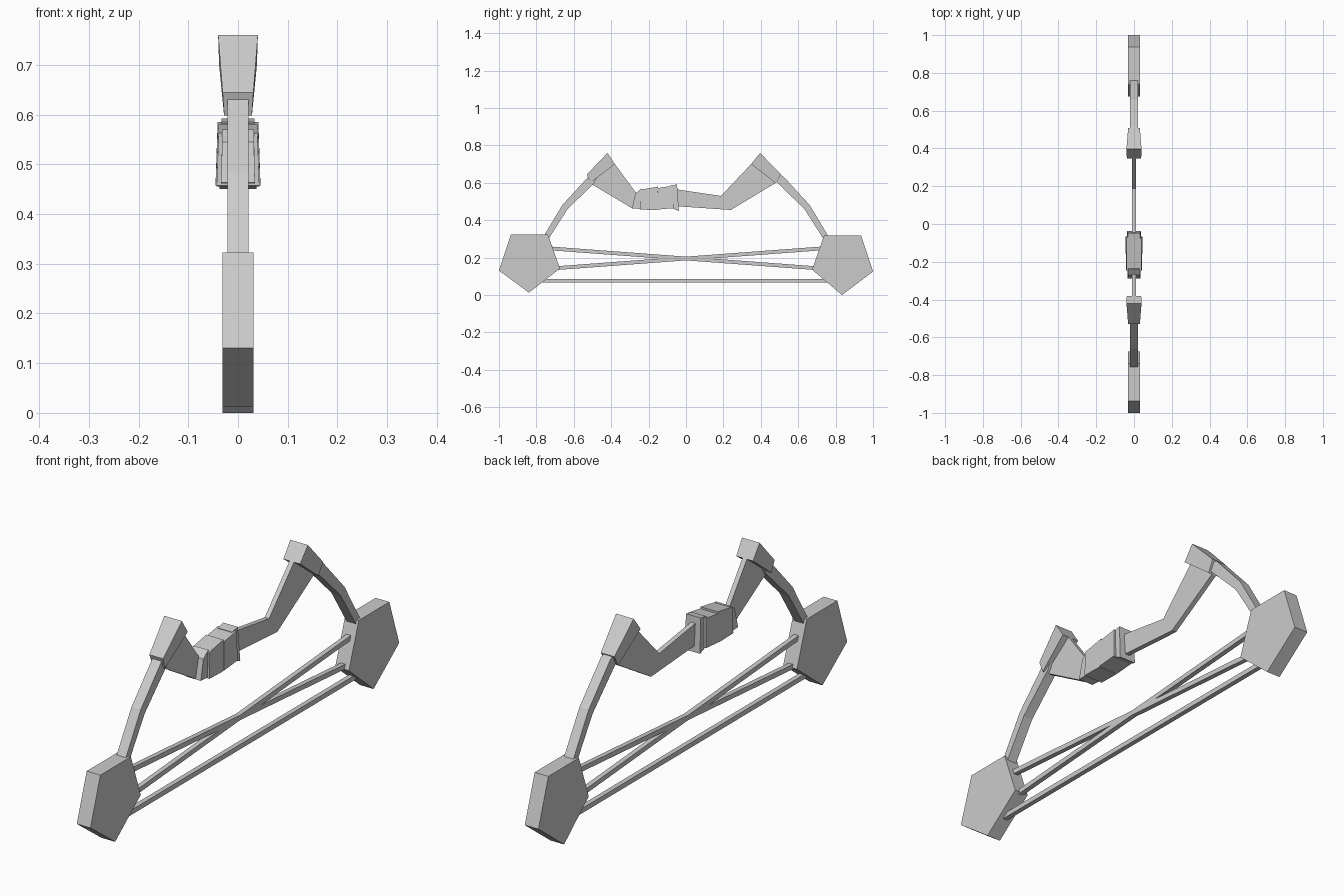
import bpy, bmesh
from mathutils import Vector

cube = bpy.data.objects.get("Cube")
if cube:
    bpy.data.objects.remove(cube, do_unlink=True)

grey = bpy.data.materials.new("plain grey")
grey.use_nodes = True
colour = (0.6, 0.6, 0.6, 1)
grey.diffuse_color = colour
grey.node_tree.nodes["Principled BSDF"].inputs["Base Color"].default_value = colour


def slab(name, profile, half):
    """Side profile of (y, z) points, widened in x; half is one width or one per point."""
    widths = half if isinstance(half, (list, tuple)) else [half] * len(profile)
    bm = bmesh.new()
    sides = [[bm.verts.new((s * w, y, z)) for (y, z), w in zip(profile, widths)]
             for s in (-1, 1)]
    bm.faces.new(sides[0])
    bm.faces.new(sides[1][::-1])
    for i in range(len(profile)):
        j = (i + 1) % len(profile)
        bm.faces.new((sides[0][i], sides[1][i], sides[1][j], sides[0][j]))
    bmesh.ops.recalc_face_normals(bm, faces=bm.faces)
    mesh = bpy.data.meshes.new(name)
    bm.to_mesh(mesh)
    bm.free()
    mesh.materials.append(grey)
    obj = bpy.data.objects.new(name, mesh)
    bpy.context.collection.objects.link(obj)
    return obj


def string(name, start, end, r=0.01):
    """Square bar between two (y, z) points."""
    a, b = Vector(start), Vector(end)
    n = (b - a).normalized().orthogonal() * r
    slab(name, [a + n, b + n, b - n, a - n], r)


# Pentagonal wheels at both ends
slab("front_wheel", [(-.936, .323), (-.738, .323), (-.674, .142), (-.84, .013), (-1, .131)], .031)
slab("back_wheel", [(.738, .318), (.936, .318), (1, .126), (.834, 0), (.674, .136)], .031)

# Bent limbs and the tapered blocks that hold them
for name, s in (("front", -1), ("back", 1)):
    slab(name + "_limb", [(s * y, z) for y, z in (
        (.79, .26), (.755, .325), (.66, .483), (.52, .635), (.46, .66),
        (.49, .6), (.635, .457), (.735, .3))], .021)
    slab(name + "_limb_block", [(s * y, z) for y, z in (
        (.42 if s < 0 else .396, .76), (.53 if s < 0 else .508, .645),
        (.513 if s < 0 else .48, .598), (.38 if s < 0 else .348, .70))],
        [.04, .031, .028, .038])

# Thin riser joining the blocks
slab("riser", [(-.38, .70), (-.262, .54), (-.05, .565), (.187, .53), (.348, .70),
               (.48, .60), (.24, .455), (-.05, .475), (-.29, .465), (-.513, .598)], .01)

# Grip made of overlapping wrapped sections: profile runs top front, top back, bottom back, bottom front
grip = [
    ("grip_front_plate", [(-.27, .545), (-.238, .57), (-.215, .46), (-.289, .463)], .032, .034),
    ("grip_front_wrap", [(-.245, .563), (-.15, .58), (-.155, .455), (-.245, .457)], .039, .043),
    ("grip_back_wrap", [(-.15, .572), (-.07, .585), (-.065, .465), (-.155, .457)], .041, .045),
    ("grip_back_plate", [(-.085, .585), (-.048, .592), (-.038, .45), (-.077, .465)], .033, .037),
]
for name, profile, top, bottom in grip:
    slab(name, profile, [top, top, bottom, bottom])

# Strings between the wheels
string("lower_string", (-.78, .076), (.78, .076))
string("rising_string", (-.72, .142), (.76, .252))
string("falling_string", (-.76, .252), (.72, .142))
